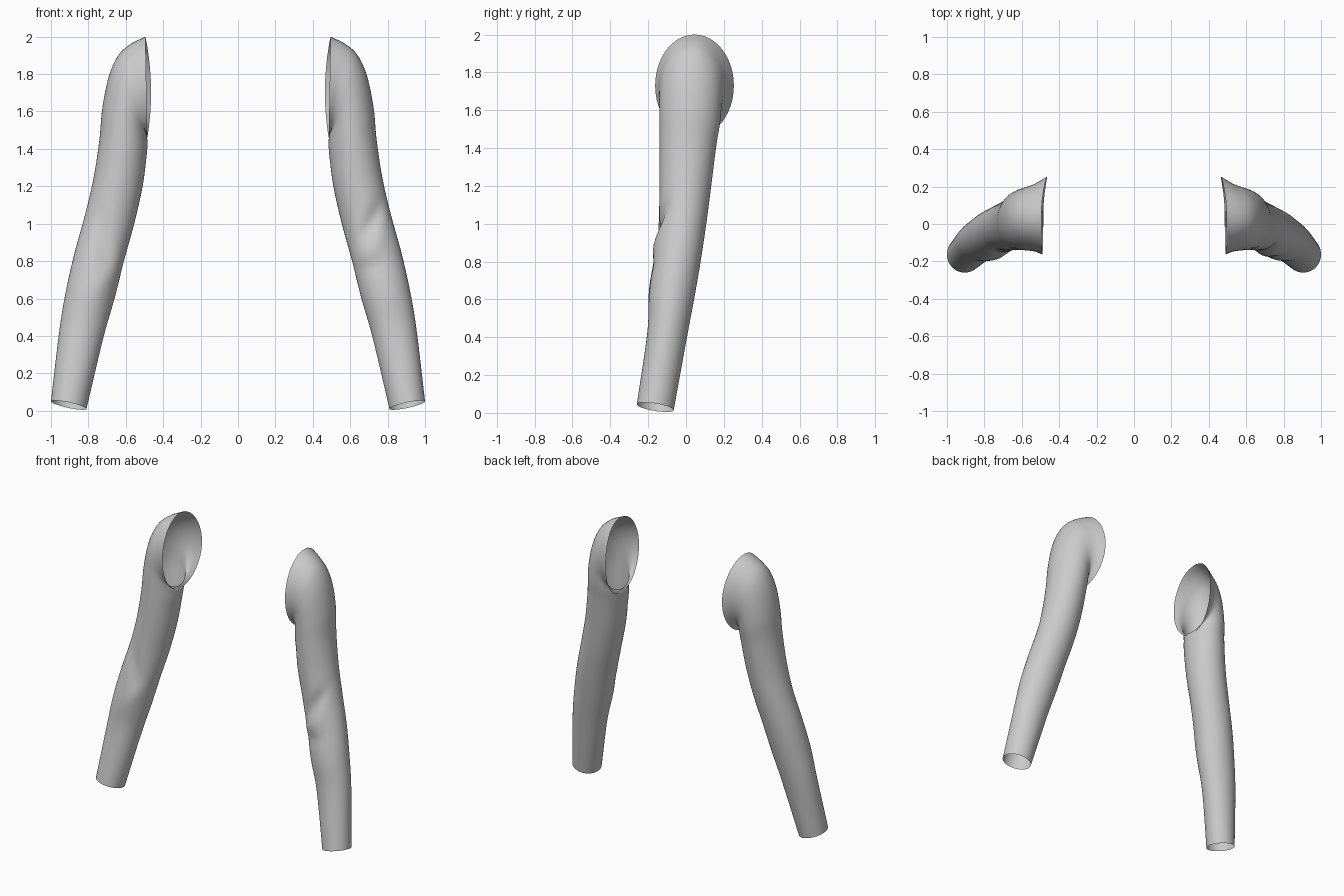
import bpy, bmesh, math
from mathutils import Vector

cube = bpy.data.objects.get("Cube")
if cube:
    bpy.data.objects.remove(cube)

# Plain grey cloth
cloth = bpy.data.materials.new("light grey cloth")
cloth.use_nodes = True
GREY = (0.6, 0.6, 0.6, 1)
cloth.diffuse_color = GREY
cloth.node_tree.nodes["Principled BSDF"].inputs["Base Color"].default_value = GREY

# Cross-sections from cuff to armhole:
# inner x, inner z, outer x, outer z, front y, back y
SECTIONS = [
    (.81, .01, 1.0, .05, -.26, -.065),
    (.72, .39, .955, .43, -.205, .005),
    (.66, .60, .92, .64, -.195, .045),
    (.61, .80, .875, .84, -.17, .08),
    (.555, 1.0, .82, 1.04, -.145, .11),
    (.51, 1.2, .775, 1.23, -.14, .135),
    (.487, 1.38, .742, 1.44, -.14, .16),
    (.485, 1.45, .725, 1.62, -.14, .18),
    (.49, 1.48, .69, 1.79, -.14, .19),
    (.49, 1.48, .64, 1.90, -.142, .20),
    (.488, 1.47, .575, 1.96, -.147, .217),
    (.485, 1.46, .495, 2.0, -.163, .253),
]
SIDES, STEPS = 48, 6

# Fabric folds: x, z, along-slope angle, length, width, depth (front face)
FOLDS = {
    "left": [(.72, 1.02, 1.05, .14, .035, -.022), (.70, .86, .75, .12, .05, .012),
             (.68, .76, .2, .10, .03, -.010), (.52, 1.33, 1.3, .12, .03, -.008)],
    "right": [(.72, .90, 1.4, .16, .04, -.014), (.69, .72, 2.2, .12, .05, .010),
              (.66, .62, 2.0, .10, .03, -.008)],
}


def smooth_rows(rows):
    """Catmull-Rom interpolation between the cross-sections."""
    pts = [Vector(r) for r in rows]
    pts = [2 * pts[0] - pts[1]] + pts + [2 * pts[-1] - pts[-2]]
    out = []
    for a, b, c, d in zip(pts, pts[1:], pts[2:], pts[3:]):
        for k in range(STEPS):
            t = k / STEPS
            out.append(b + (c - a) * (t / 2) + (2 * a - 5 * b + 4 * c - d) * (t * t / 2)
                       + (3 * b - a - 3 * c + d) * (t ** 3 / 2))
    return out + [pts[-2]]


def fold_depth(x, z, side):
    total = 0
    for fx, fz, ang, length, width, depth in FOLDS[side]:
        u = (x - fx) * math.cos(ang) + (z - fz) * math.sin(ang)
        v = (z - fz) * math.cos(ang) - (x - fx) * math.sin(ang)
        total += depth * math.exp(-(u / length) ** 2 - (v / width) ** 2)
    return total


def make_sleeve(side, sign):
    bm = bmesh.new()
    rows = smooth_rows(SECTIONS)
    rings = []
    for i, (xi, zi, xo, zo, yf, yb) in enumerate(rows):
        f = i / (len(rows) - 1)
        ring = []
        for j in range(SIDES):
            a = 2 * math.pi * j / SIDES
            c, s = math.cos(a), math.sin(a)
            x = (xi + xo) / 2 + (xo - xi) / 2 * c
            z = (zi + zo) / 2 + (zo - zi) / 2 * c
            y = (yf + yb) / 2 + (yb - yf) / 2 * s
            z -= .015 * s * max(0, 1 - 3 * f)          # tilted cuff
            x -= .025 * max(0, s) ** 2 * f ** 12       # armhole back edge bows inward
            if s < 0:
                y += s * fold_depth(x, z, side)
            ring.append(bm.verts.new((sign * x, y, z)))
        rings.append(ring)
    for lo, hi in zip(rings, rings[1:]):
        for j in range(SIDES):
            k = (j + 1) % SIDES
            quad = (lo[j], lo[k], hi[k], hi[j])
            face = bm.faces.new(quad if sign > 0 else quad[::-1])
            face.smooth = True
    mesh = bpy.data.meshes.new(side + "_sleeve")
    bm.to_mesh(mesh)
    bm.free()
    mesh.materials.append(cloth)
    obj = bpy.data.objects.new(side + "_sleeve", mesh)
    bpy.context.collection.objects.link(obj)


make_sleeve("left", 1)
make_sleeve("right", -1)
